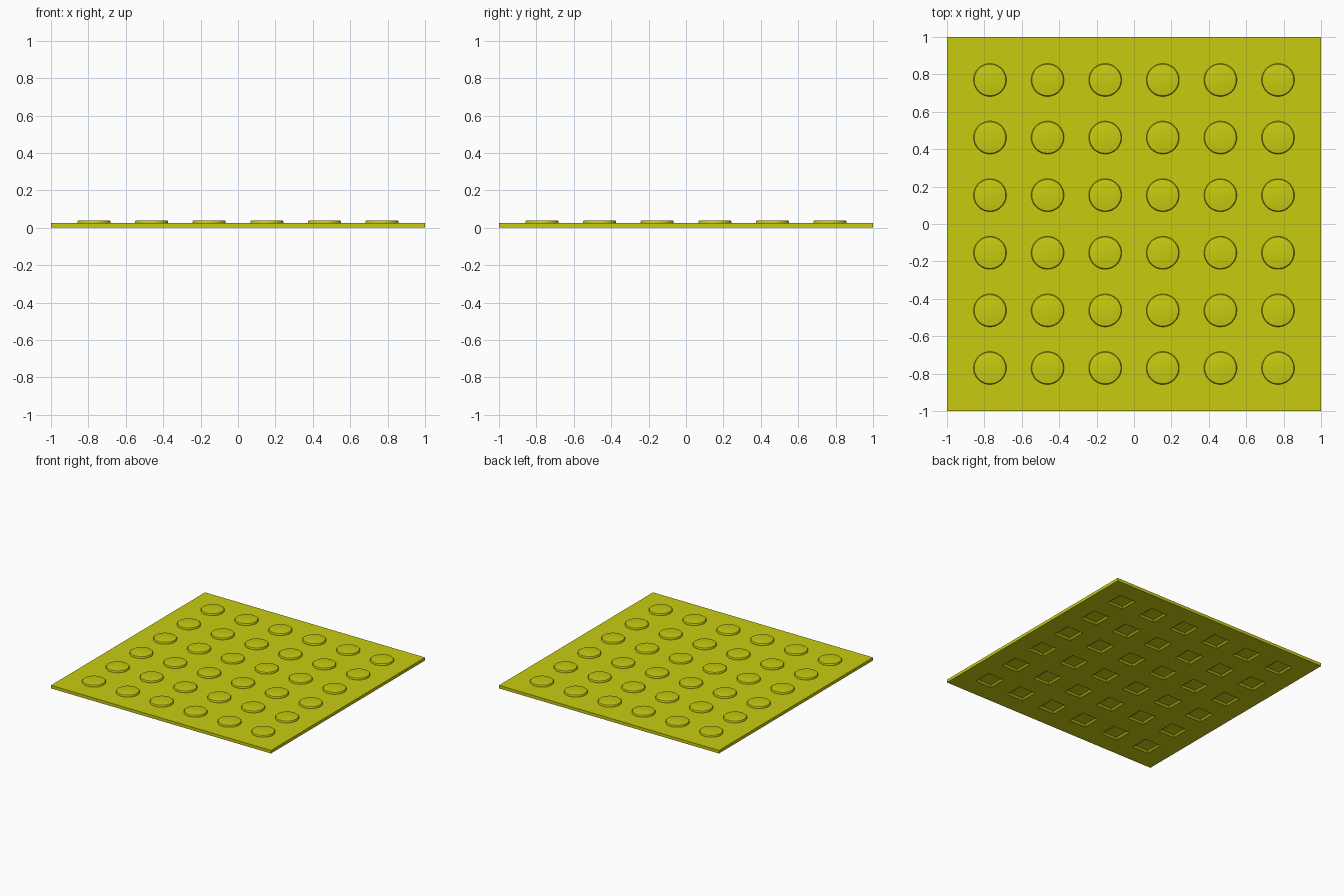
import bpy, bmesh, math

if "Cube" in bpy.data.objects:
    bpy.data.objects.remove(bpy.data.objects["Cube"])

PITCH, THICK, TOP = 0.308, 0.025, 0.04
POCKET, DEPTH = 0.075, 0.012
centres = [(i - 2.5) * PITCH for i in range(6)]

mat = bpy.data.materials.new("safety_yellow")
mat.diffuse_color = (0.58, 0.6, 0.005, 1)
mat.use_nodes = True
mat.node_tree.nodes["Principled BSDF"].inputs["Base Color"].default_value = mat.diffuse_color


def finish(name, bm):
    bmesh.ops.recalc_face_normals(bm, faces=bm.faces)
    me = bpy.data.meshes.new(name)
    bm.to_mesh(me)
    bm.free()
    ob = bpy.data.objects.new(name, me)
    bpy.context.collection.objects.link(ob)
    me.materials.append(mat)
    bpy.ops.object.select_all(action='DESELECT')
    ob.select_set(True)
    bpy.context.view_layer.objects.active = ob
    bpy.ops.object.shade_smooth_by_angle(angle=math.radians(25))
    return ob


# Plate: underside grid whose cells line up with the square pockets
lines = [-1] + [c + s * POCKET for c in centres for s in (-1, 1)] + [1]
n = len(lines)
bm = bmesh.new()
v = [[bm.verts.new((x, y, 0)) for y in lines] for x in lines]
pockets = []
for i in range(n - 1):
    for j in range(n - 1):
        f = bm.faces.new((v[i][j], v[i][j + 1], v[i + 1][j + 1], v[i + 1][j]))
        if i % 2 and j % 2:
            pockets.append(f)

# Sides and flat top
rim = [e for e in bm.edges if e.is_boundary]
walls = bmesh.ops.extrude_edge_only(bm, edges=rim)["geom"]
for vert in walls:
    if isinstance(vert, bmesh.types.BMVert):
        vert.co.z = THICK
bmesh.ops.contextual_create(
    bm, geom=[e for e in walls if isinstance(e, bmesh.types.BMEdge) and e.is_boundary])

# Tapered square pockets pressed into the underside
for f in bmesh.ops.extrude_discrete_faces(bm, faces=pockets)["faces"]:
    c = f.calc_center_median()
    for vert in f.verts:
        vert.co = c + (vert.co - c) * 0.8
        vert.co.z = DEPTH
finish("plate", bm)

# Raised round studs with a rounded shoulder
profile = [(0.088, THICK), (0.088, 0.033), (0.0865, 0.0365), (0.084, 0.039), (0.08, TOP)]
SIDES = 48
bm = bmesh.new()
for cx in centres:
    for cy in centres:
        rings = [[bm.verts.new((cx + r * math.cos(2 * math.pi * k / SIDES),
                                cy + r * math.sin(2 * math.pi * k / SIDES), z))
                  for k in range(SIDES)] for r, z in profile]
        for a, b in zip(rings, rings[1:]):
            for k in range(SIDES):
                m = (k + 1) % SIDES
                bm.faces.new((a[k], a[m], b[m], b[k]))
        bm.faces.new(rings[-1])
studs = finish("studs", bm)
# open-bottomed studs: make sure the normals point outwards
if max(studs.data.polygons, key=lambda p: p.center.z).normal.z < 0:
    studs.data.flip_normals()
